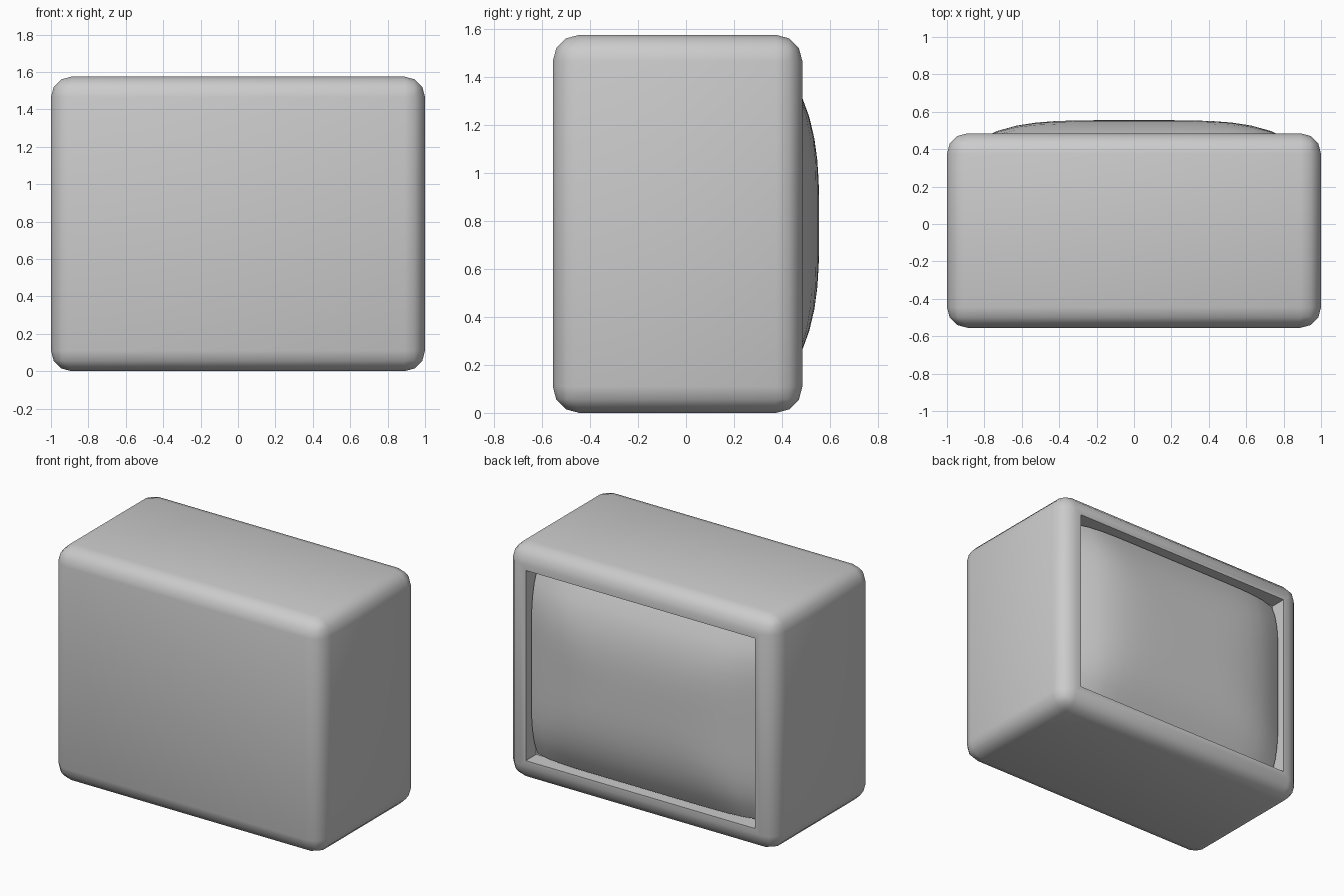
import bpy, bmesh
from mathutils import Matrix, Vector

if "Cube" in bpy.data.objects:
    bpy.data.objects.remove(bpy.data.objects["Cube"])

Z_MID = 0.7875
Y_FRONT, Y_BACK = -0.555, 0.485
HALF_W, HALF_H = 0.835, 0.622   # half size of the opening


def add_object(name, bm):
    mesh = bpy.data.meshes.new(name)
    bm.to_mesh(mesh)
    bm.free()
    obj = bpy.data.objects.new(name, mesh)
    bpy.context.collection.objects.link(obj)
    bpy.ops.object.select_all(action='DESELECT')
    obj.select_set(True)
    bpy.context.view_layer.objects.active = obj
    bpy.ops.object.shade_smooth_by_angle(angle=0.7)
    return obj


# Rounded casing with a recessed opening in its +y face
bm = bmesh.new()
size = Vector((2, Y_BACK - Y_FRONT, 2 * Z_MID))
bmesh.ops.create_cube(bm, size=1, matrix=Matrix.Translation(
    (0, (Y_FRONT + Y_BACK) / 2, Z_MID)) @ Matrix.Diagonal((*size, 1)))
bmesh.ops.bevel(bm, geom=bm.edges[:], offset=0.11, segments=3,
                profile=0.5, affect='EDGES')
bm.normal_update()
back = max(bm.faces, key=lambda f: f.calc_center_median().y)
bmesh.ops.inset_region(bm, faces=[back], thickness=0.055)
pocket = bmesh.ops.extrude_discrete_faces(bm, faces=[back])['faces'][0]
bmesh.ops.translate(bm, verts=pocket.verts[:], vec=(0, -0.11, 0))
bm.normal_update()
add_object("casing", bm)

# Bulging screen, falling away towards all four edges
bm = bmesh.new()
bmesh.ops.create_grid(bm, x_segments=16, y_segments=14, size=1)
for v in bm.verts:
    u, w = v.co.x, v.co.y
    drop_x = 0.105 * abs(u) ** 4.5
    drop_z = 0.12 * abs(w) ** 3.2
    drop = (drop_x ** 1.7 + drop_z ** 1.7) ** (1 / 1.7)
    v.co = (u * HALF_W, 0.555 - drop, Z_MID + w * HALF_H)
bm.normal_update()
if sum(f.normal.y for f in bm.faces) < 0:
    bmesh.ops.reverse_faces(bm, faces=bm.faces[:])
add_object("screen", bm)
